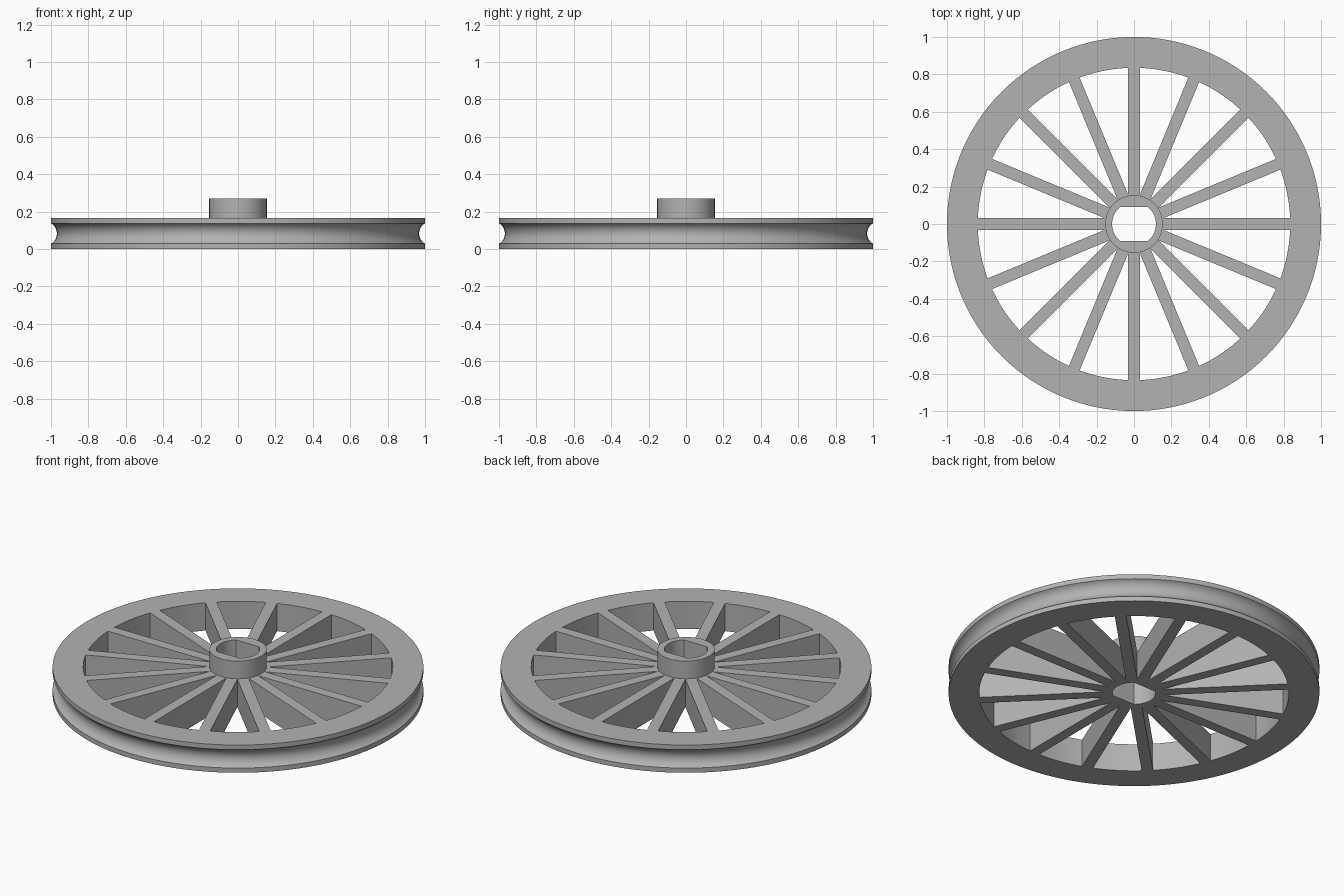
import bpy, bmesh
from math import sin, cos, asin, pi, tau, radians

cube = bpy.data.objects.get("Cube")
if cube:
    bpy.data.objects.remove(cube, do_unlink=True)

RIM_R, RIM_IN, RIM_H = 1.0, 0.835, 0.165
HUB_R, HUB_H = 0.154, 0.27
BORE_R, BORE_FLAT = 0.117, 0.09
SPOKES, SPOKE_W = 16, 0.062

grey = bpy.data.materials.new("plain_grey")
grey.use_nodes = True
colour = (0.45, 0.45, 0.45, 1)
grey.diffuse_color = colour
grey.node_tree.nodes["Principled BSDF"].inputs["Base Color"].default_value = colour


def make_object(name, bm):
    bmesh.ops.recalc_face_normals(bm, faces=bm.faces)
    mesh = bpy.data.meshes.new(name)
    bm.to_mesh(mesh)
    bm.free()
    mesh.materials.append(grey)
    obj = bpy.data.objects.new(name, mesh)
    bpy.context.collection.objects.link(obj)
    return obj


def lathe(name, profile, angles):
    """Revolve a closed profile; radius None means the flat-sided bore."""
    bm = bmesh.new()
    rings = []
    for a in angles:
        bore = min(BORE_R, BORE_FLAT / max(abs(sin(a)), 0.01))
        ring = []
        for r, z in profile:
            r = bore if r is None else r
            ring.append(bm.verts.new((r * cos(a), r * sin(a), z)))
        rings.append(ring)
    n = len(profile)
    for i, ring in enumerate(rings):
        nxt = rings[(i + 1) % len(rings)]
        for j in range(n):
            k = (j + 1) % n
            bm.faces.new((ring[j], nxt[j], nxt[k], ring[k]))
    return make_object(name, bm)


# Wheel body: bore, raised hub, flat web and a rounded rim groove
GROOVE_R, GROOVE_SPAN = 0.063, radians(60)
groove_x = RIM_R + GROOVE_R * cos(GROOVE_SPAN)
groove = []
for i in range(17):
    t = GROOVE_SPAN * (1 - i / 8)
    groove.append((groove_x - GROOVE_R * cos(t), RIM_H / 2 + GROOVE_R * sin(t)))
profile = [(None, 0), (None, HUB_H), (HUB_R, HUB_H), (HUB_R, RIM_H),
           (RIM_R, RIM_H), *groove, (RIM_R, 0)]
corner = asin(BORE_FLAT / BORE_R)
angles = sorted([i * tau / 128 for i in range(128)]
                + [corner, pi - corner, pi + corner, tau - corner])
wheel = lathe("spoked_pulley_wheel", profile, angles)

# Openings between neighbouring spokes
bm = bmesh.new()
half = SPOKE_W / 2
step = tau / SPOKES
start = asin(half / RIM_IN)
for s in range(SPOKES):
    outline = [(half / sin(step / 2), step / 2)]
    outline += [(RIM_IN, start + (step - 2 * start) * i / 8) for i in range(9)]
    low, high = [[bm.verts.new((r * cos(a + s * step), r * sin(a + s * step), z))
                  for r, a in outline] for z in (-0.1, RIM_H + 0.2)]
    bm.faces.new(low)
    bm.faces.new(high)
    for i in range(len(low)):
        j = (i + 1) % len(low)
        bm.faces.new((low[i], low[j], high[j], high[i]))
cutter = make_object("spoke_gap_cutter", bm)
cutter.hide_render = True

cut = wheel.modifiers.new("spoke_gaps", 'BOOLEAN')
cut.operation = 'DIFFERENCE'
cut.solver = 'EXACT'
cut.object = cutter
bpy.ops.object.select_all(action='DESELECT')
wheel.select_set(True)
bpy.context.view_layer.objects.active = wheel
bpy.ops.object.modifier_apply(modifier=cut.name)
bpy.data.objects.remove(cutter, do_unlink=True)
bpy.ops.object.shade_smooth_by_angle(angle=radians(25))
